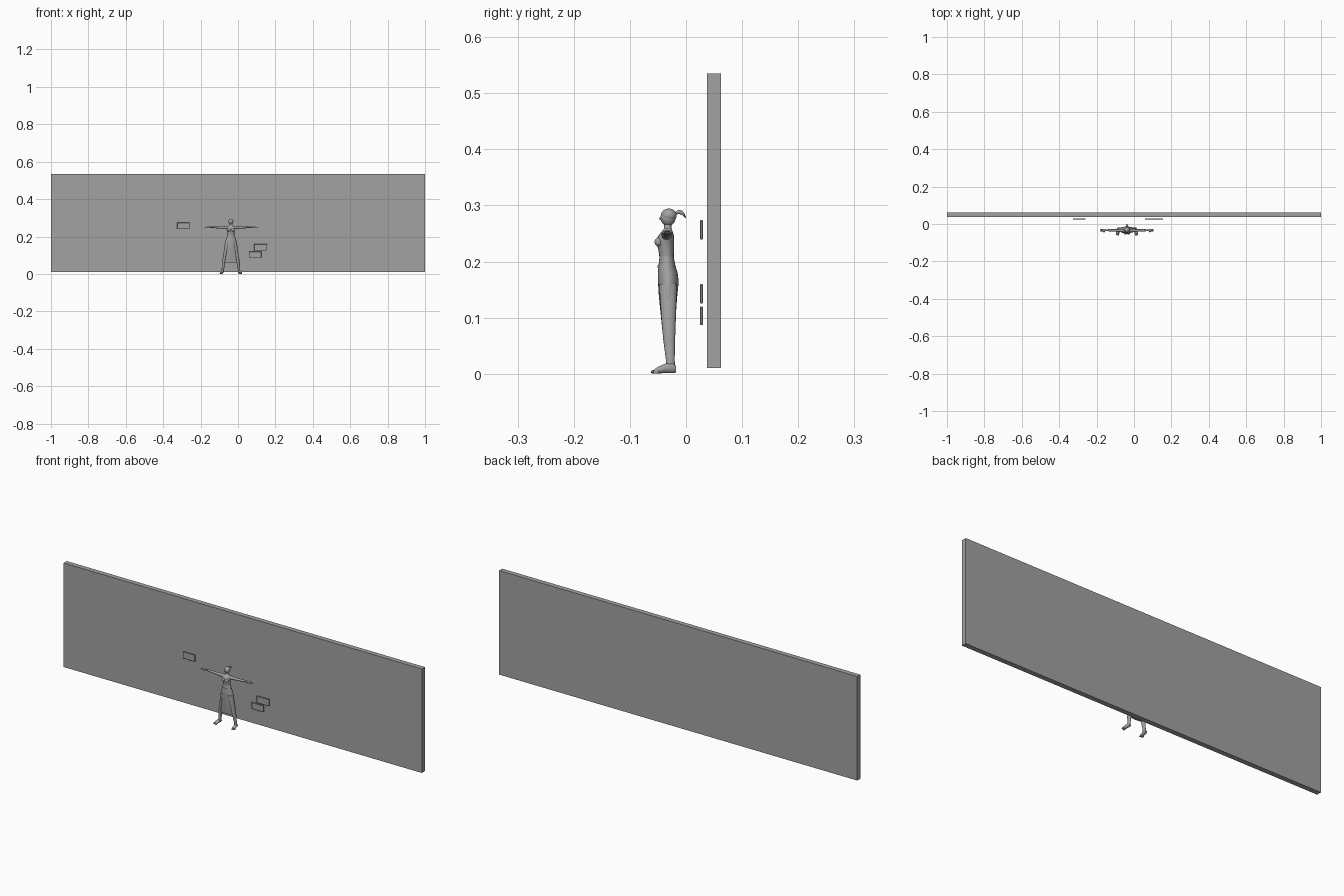
import bpy, bmesh, math
from mathutils import Vector

CX, CY = -0.038, -0.033          # figure centre line

grey = bpy.data.materials.new("stone_grey")
grey.diffuse_color = (0.36, 0.36, 0.36, 1)


def finish(bm, name, smooth=True):
    bmesh.ops.recalc_face_normals(bm, faces=bm.faces)
    me = bpy.data.meshes.new(name)
    bm.to_mesh(me)
    bm.free()
    me.materials.append(grey)
    ob = bpy.data.objects.new(name, me)
    bpy.context.collection.objects.link(ob)
    if smooth:
        bpy.ops.object.select_all(action='DESELECT')
        ob.select_set(True)
        bpy.context.view_layer.objects.active = ob
        bpy.ops.object.shade_smooth_by_angle(angle=math.radians(50))
    return ob


def box(name, lo, hi, bevel=0):
    bm = bmesh.new()
    bmesh.ops.create_cube(bm, size=1)
    for v in bm.verts:
        v.co = Vector([(a + b) / 2 + c * (b - a) for a, b, c in zip(lo, hi, v.co)])
    if bevel:
        bmesh.ops.bevel(bm, geom=bm.edges[:], offset=bevel, segments=1, affect='EDGES')
    return finish(bm, name, False)


def loft(name, rings, axis='z', n=20):
    """Rings are (x, y, z, radius_a, radius_b), offset from the figure centre."""
    bm = bmesh.new()
    loops = []
    for x, y, z, a, b in rings:
        loop = []
        for i in range(n):
            t = 2 * math.pi * i / n
            u, w = a * math.cos(t), b * math.sin(t)
            off = {'z': (u, w, 0), 'x': (0, u, w), 'y': (u, 0, w)}[axis]
            loop.append(bm.verts.new((CX + x + off[0], y + off[1], z + off[2])))
        loops.append(loop)
    for p, q in zip(loops, loops[1:]):
        for i in range(n):
            j = (i + 1) % n
            bm.faces.new((p[i], p[j], q[j], q[i]))
    bm.faces.new(loops[0])
    bm.faces.new(loops[-1])
    return finish(bm, name)


def ball(name, x, y, z, rx, ry, rz):
    bm = bmesh.new()
    bmesh.ops.create_uvsphere(bm, u_segments=24, v_segments=14, radius=1)
    for v in bm.verts:
        v.co = Vector((CX + x + v.co.x * rx, y + v.co.y * ry, z + v.co.z * rz))
    return finish(bm, name)


# Wall and the three loose bricks floating in front of it
box("wall", (-1, 0.0375, 0.0105), (1, 0.0625, 0.5355))
for i, (x0, x1, z0, z1) in enumerate([(-0.326, -0.259, 0.239, 0.274),
                                      (0.086, 0.156, 0.125, 0.160),
                                      (0.058, 0.125, 0.087, 0.120)]):
    box(f"brick_{i + 1}", (x0, 0.025, z0), (x1, 0.0305, z1), 0.0015)

# Long skirt with a narrow waist and full hips
loft("skirt", [(0, -0.031, 0.062, 0.040, 0.0095), (0, -0.0315, 0.10, 0.039, 0.0130),
               (0, -0.0320, 0.14, 0.036, 0.0165), (0, -0.0315, 0.165, 0.032, 0.0185),
               (0, -0.0325, 0.18, 0.028, 0.0175), (0, -0.0340, 0.193, 0.024, 0.0150),
               (0, -0.0345, 0.210, 0.0185, 0.0125), (0, -0.0345, 0.222, 0.018, 0.0125)], n=28)
# Belt band
loft("belt", [(0, -0.0345, 0.189, 0.0255, 0.0165), (0, -0.0345, 0.193, 0.0245, 0.0160)], n=28)
# Torso and neck
loft("torso", [(0, -0.0345, 0.208, 0.0185, 0.0128), (0, -0.0355, 0.222, 0.0190, 0.0140),
               (0, -0.0370, 0.236, 0.0215, 0.0160), (0, -0.0355, 0.246, 0.0245, 0.0140),
               (0, -0.0335, 0.254, 0.0200, 0.0095), (0, -0.0325, 0.259, 0.0085, 0.0065),
               (0, -0.0325, 0.272, 0.0060, 0.0060)])
# Head, hair cap, bun and swept ponytail
ball("head", 0, -0.032, 0.2785, 0.0125, 0.0135, 0.0150)
ball("hair_cap", 0, -0.0305, 0.2825, 0.0138, 0.0140, 0.0120)
ball("nose", 0, -0.0455, 0.2765, 0.0014, 0.0022, 0.0022)
loft("ponytail", [(0, -0.018, 0.286, 0.003, 0.003), (0, -0.013, 0.289, 0.005, 0.0035),
                  (0, -0.007, 0.287, 0.0055, 0.0040), (0, -0.003, 0.283, 0.0040, 0.0035),
                  (0, 0.000, 0.278, 0.0010, 0.0010)], 'y', 12)

for s, side in ((-1, "left"), (1, "right")):
    # Bust
    ball(f"bust_{side}", s * 0.009, -0.0475, 0.235, 0.0090, 0.0085, 0.0085)
    # Leg: trouser-like calf spreading out to the ankle
    loft(f"leg_{side}", [(s * 0.045, -0.028, 0.010, 0.0070, 0.0085),
                         (s * 0.043, -0.028, 0.025, 0.0062, 0.0078),
                         (s * 0.039, -0.030, 0.060, 0.0085, 0.0105),
                         (s * 0.032, -0.031, 0.100, 0.0095, 0.0130),
                         (s * 0.020, -0.032, 0.160, 0.0120, 0.0160)])
    # Foot and toes
    loft(f"foot_{side}", [(s * 0.045, -0.0175, 0.0080, 0.0050, 0.0060),
                          (s * 0.046, -0.0250, 0.0105, 0.0075, 0.0095),
                          (s * 0.048, -0.0380, 0.0095, 0.0080, 0.0085),
                          (s * 0.050, -0.0500, 0.0065, 0.0095, 0.0060),
                          (s * 0.051, -0.0560, 0.0045, 0.0085, 0.0042)], 'y', 14)
    for k in range(4):
        ball(f"toe_{side}_{k + 1}", s * (0.0445 + 0.0042 * k), -0.0570 + 0.0012 * k, 0.0035,
             0.0025, 0.0058, 0.0032)
    # Outstretched arm
    loft(f"arm_{side}", [(s * 0.012, -0.0345, 0.247, 0.0085, 0.0085),
                         (s * 0.025, -0.0345, 0.2475, 0.0090, 0.0085),
                         (s * 0.045, -0.0345, 0.2480, 0.0070, 0.0065),
                         (s * 0.070, -0.0340, 0.2490, 0.0062, 0.0055),
                         (s * 0.090, -0.0335, 0.2500, 0.0062, 0.0052),
                         (s * 0.112, -0.0330, 0.2505, 0.0042, 0.0035),
                         (s * 0.118, -0.0330, 0.2505, 0.0060, 0.0036),
                         (s * 0.127, -0.0330, 0.2505, 0.0075, 0.0034),
                         (s * 0.131, -0.0330, 0.2505, 0.0065, 0.0026)], 'x', 14)
    # Fingers and thumb
    for k in range(4):
        ball(f"finger_{side}_{k + 1}", s * (0.1355 - 0.0008 * abs(k - 1)),
             -0.0385 + 0.0037 * k, 0.2500, 0.0090, 0.0017, 0.0017)
    ball(f"thumb_{side}", s * 0.1225, -0.0415, 0.2490, 0.0055, 0.0028, 0.0020)
